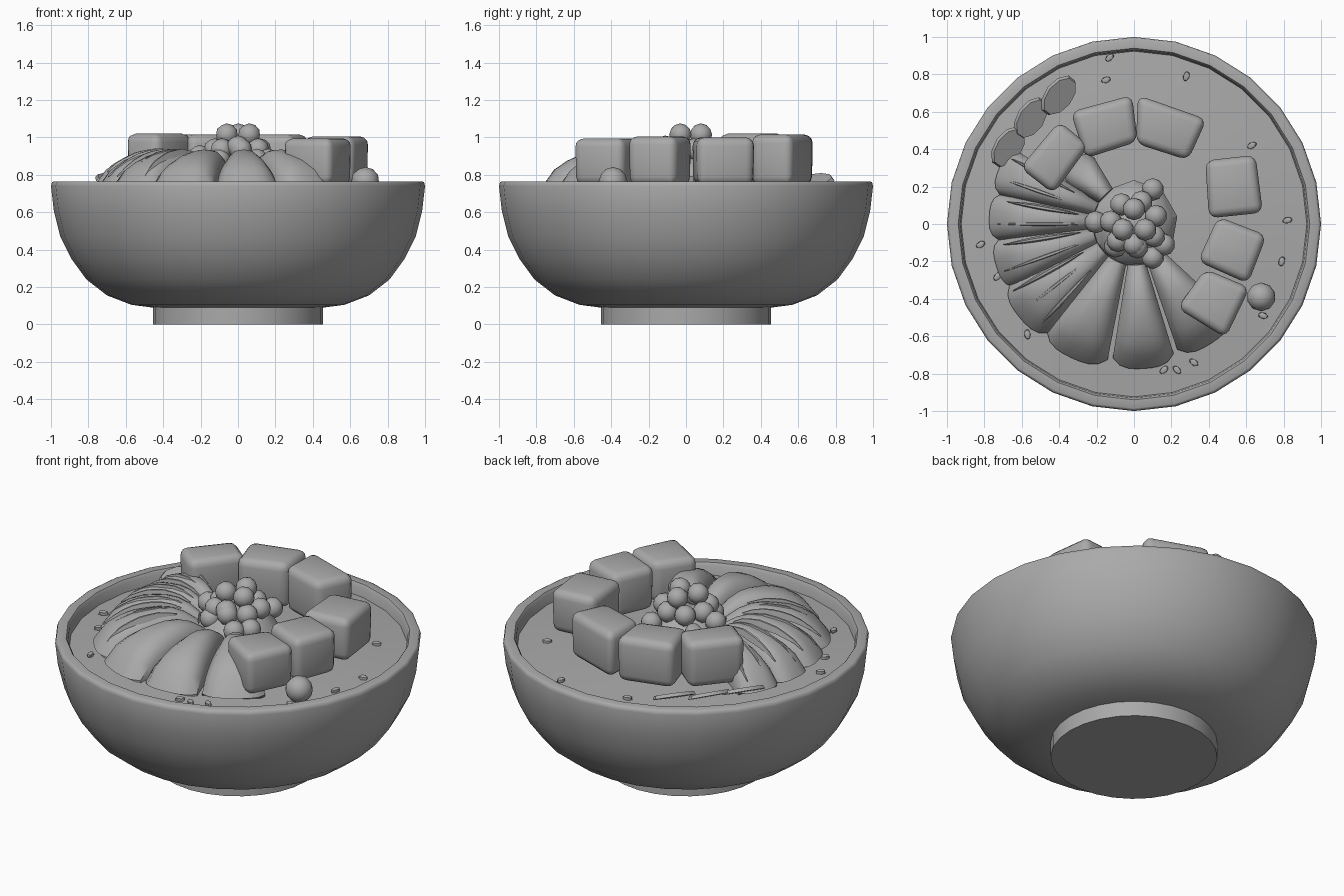
import bpy, bmesh, math, random
from mathutils import Vector, Matrix

random.seed(4)
cube = bpy.data.objects.get("Cube")
if cube:
    bpy.data.objects.remove(cube, do_unlink=True)

grey = bpy.data.materials.new("plain grey")
grey.use_nodes = True
grey.diffuse_color = (0.4, 0.4, 0.4, 1)
grey.node_tree.nodes["Principled BSDF"].inputs["Base Color"].default_value = (0.4, 0.4, 0.4, 1)


def finish(bm, name, angle=40):
    bmesh.ops.recalc_face_normals(bm, faces=bm.faces)
    mesh = bpy.data.meshes.new(name)
    bm.to_mesh(mesh)
    bm.free()
    mesh.materials.append(grey)
    obj = bpy.data.objects.new(name, mesh)
    bpy.context.collection.objects.link(obj)
    bpy.ops.object.select_all(action='DESELECT')
    obj.select_set(True)
    bpy.context.view_layer.objects.active = obj
    bpy.ops.object.shade_smooth_by_angle(angle=math.radians(angle))
    return obj


def skin(bm, rows, closed=False):
    """Join rows of points with quads."""
    rings = [[bm.verts.new(p) for p in row] for row in rows]
    n = len(rings[0])
    for a, b in zip(rings, rings[1:]):
        for i in range(n if closed else n - 1):
            j = (i + 1) % n
            bm.faces.new((a[i], a[j], b[j], b[i]))
    return rings


def lathe(name, profile, sides=28, angle=40, caps=True):
    bm = bmesh.new()
    rows = [[(r * math.sin(2 * math.pi * i / sides), r * math.cos(2 * math.pi * i / sides), z)
             for i in range(sides)] for r, z in profile]
    rings = skin(bm, rows, True)
    if caps:
        bm.faces.new(rings[0])
        bm.faces.new(rings[-1])
    return finish(bm, name, angle)


def ball(name, pos, radius, scale=(1, 1, 1), turn=0, detail=2):
    bm = bmesh.new()
    bmesh.ops.create_icosphere(bm, subdivisions=detail, radius=radius)
    mat = Matrix.Translation(pos) @ Matrix.Rotation(turn, 4, 'Z') @ Matrix.Diagonal((*scale, 1))
    bmesh.ops.transform(bm, matrix=mat, verts=bm.verts)
    return finish(bm, name)


# Bowl with foot and rim, then the filling inside it
lathe("bowl", [(.455, 0), (.455, .09), (.57, .105), (.7, .155), (.81, .24), (.89, .35),
               (.95, .47), (.985, .61), (1, .74), (.995, .76), (.985, .765), (.94, .765),
               (.93, .75), (.92, .66)], angle=50)
lathe("filling", [(.925, .67), (.925, .695), (.8, .705), (.6, .725), (.3, .74), (.05, .745)])

# Rounded chunks, each from the corners of its top outline
chunks = [
    ([(-.61, .30), (-.40, .55), (-.24, .42), (-.43, .16)], 1.02),
    ([(-.34, .60), (-.01, .69), (.02, .44), (-.26, .35)], 1.015),
    ([(.02, .69), (.39, .56), (.29, .34), (.01, .43)], 1.015),
    ([(.38, .34), (.65, .37), (.69, .06), (.40, .03)], 1.0),
    ([(.45, .04), (.71, -.06), (.61, -.32), (.34, -.20)], 1.005),
    ([(.38, -.24), (.62, -.34), (.49, -.61), (.23, -.45)], .995),
]
for corners, top in chunks:
    bm = bmesh.new()
    centre = sum((Vector(c) for c in corners), Vector((0, 0))) / 4
    low = [(*(centre + (Vector(c) - centre) * .97), .745) for c in corners]
    high = [(*c, top) for c in corners]
    rings = skin(bm, [low, high], True)
    bm.faces.new(rings[0])
    bm.faces.new(rings[1])
    bmesh.ops.bevel(bm, geom=bm.edges[:], offset=.045, segments=3, profile=.5, affect='EDGES')
    finish(bm, "chunk", 60)


# Overlapping domed slices fanned around the middle
def crown(r):
    """Height along a slice, from inner to outer end."""
    pts = [(.18, .83), (.26, .895), (.34, .93), (.44, .935), (.56, .91), (.66, .865), (.74, .80), (.78, .72)]
    for (r0, z0), (r1, z1) in zip(pts, pts[1:]):
        if r <= r1:
            return z0 + (z1 - z0) * (r - r0) / (r1 - r0)
    return pts[-1][1]


def fan_slice(angle, half, outer):
    bm = bmesh.new()
    a0, h = math.radians(angle), math.radians(half)
    rows = []
    for k in range(9):
        r = .22 + (outer - .22) * k / 8
        row = []
        for i in range(9):
            t = i / 4 - 1
            a = a0 + h * t
            rr = r - .05 * abs(t) ** 4 * k / 8
            top = crown(r * .775 / outer)
            z = .71 + (top - .71) * (1 - .32 * abs(t) ** 3)
            row.append((rr * math.cos(a), rr * math.sin(a), z))
        rows.append([(row[0][0], row[0][1], .7)] + row + [(row[-1][0], row[-1][1], .7)])
    rings = skin(bm, rows)
    bm.faces.new(rings[0])
    bm.faces.new(rings[-1])
    finish(bm, "fan_slice", 50)


for angle, half, outer in [(-57, 14, .76), (-86, 13, .775), (-115, 14, .79), (-141, 13, .79),
                           (-163, 11, .77), (-183, 10, .775), (-202, 10, .78), (-225, 14, .47)]:
    fan_slice(angle, half, outer)

# Thin pointed ridges lying across the left slices
for angle, r0, r1 in [(-133, .34, .76), (-142, .33, .77), (-151, .31, .74), (-160, .28, .74),
                      (-171, .29, .71), (-180, .24, .73), (-190, .30, .69), (-199, .36, .76),
                      (-208, .36, .74)]:
    bm = bmesh.new()
    rows = []
    a = math.radians(angle)
    for k in range(9):
        s = k / 8
        r = r0 + (r1 - r0) * s
        w = .002 + .014 * math.sin(math.pi * s)
        lift = .003 + .016 * math.sin(math.pi * s)
        mid = Vector((r * math.cos(a), r * math.sin(a), crown(r) - .01))
        side = Vector((-math.sin(a), math.cos(a), 0)) * w
        up = Vector((0, 0, lift))
        rows.append([mid + side - up, mid + side * .4 + up, mid - side * .4 + up, mid - side - up])
    rings = skin(bm, rows, True)
    bm.faces.new(rings[0])
    bm.faces.new(rings[-1])
    finish(bm, "ridge", 30)

# Tilted thin leaves at the back
for x, y, turn in [(-.67, .41, 55), (-.55, .565, 57), (-.40, .685, 52)]:
    bm = bmesh.new()
    bmesh.ops.create_cone(bm, cap_ends=True, segments=10, radius1=.125, radius2=.115, depth=.02)
    mat = (Matrix.Translation((x, y, .765)) @ Matrix.Rotation(math.radians(turn), 4, 'Z')
           @ Matrix.Rotation(math.radians(28), 4, 'X') @ Matrix.Diagonal((.98, .66, 1, 1)))
    bmesh.ops.transform(bm, matrix=mat, verts=bm.verts)
    finish(bm, "leaf")

# Central mound with a cluster of berries
lathe("centre_mound", [(.22, .72), (.235, .79), (.2, .85), (.13, .9), (.04, .93)], sides=9, angle=25)
berries = [(0, .08, 1.015), (-.06, -.03, 1.015), (.06, -.03, 1.015), (0, -.11, .95)]
for k in range(7):
    a = math.radians(20 + k * 360 / 7)
    berries.append((.125 * math.cos(a), .125 * math.sin(a), .935))
berries += [(.10, .185, .88), (-.205, .01, .9), (.10, -.18, .88), (.16, -.11, .88), (-.1, -.12, .88)]
for p in berries:
    ball("berry", p, .06)
ball("single_berry", (.68, -.39, .765), .077)

# Scattered seeds
for x, y in [(-.13, .89), (-.15, .77), (.28, .79), (.63, .42), (.82, .02), (.79, -.2), (.69, -.49),
             (.32, -.74), (.23, -.78), (.16, -.78), (-.57, -.59), (-.73, -.28), (-.82, -.11)]:
    ball("seed", (x, y, .715), .03, (1, .62, .6), random.uniform(0, math.pi), 1)
